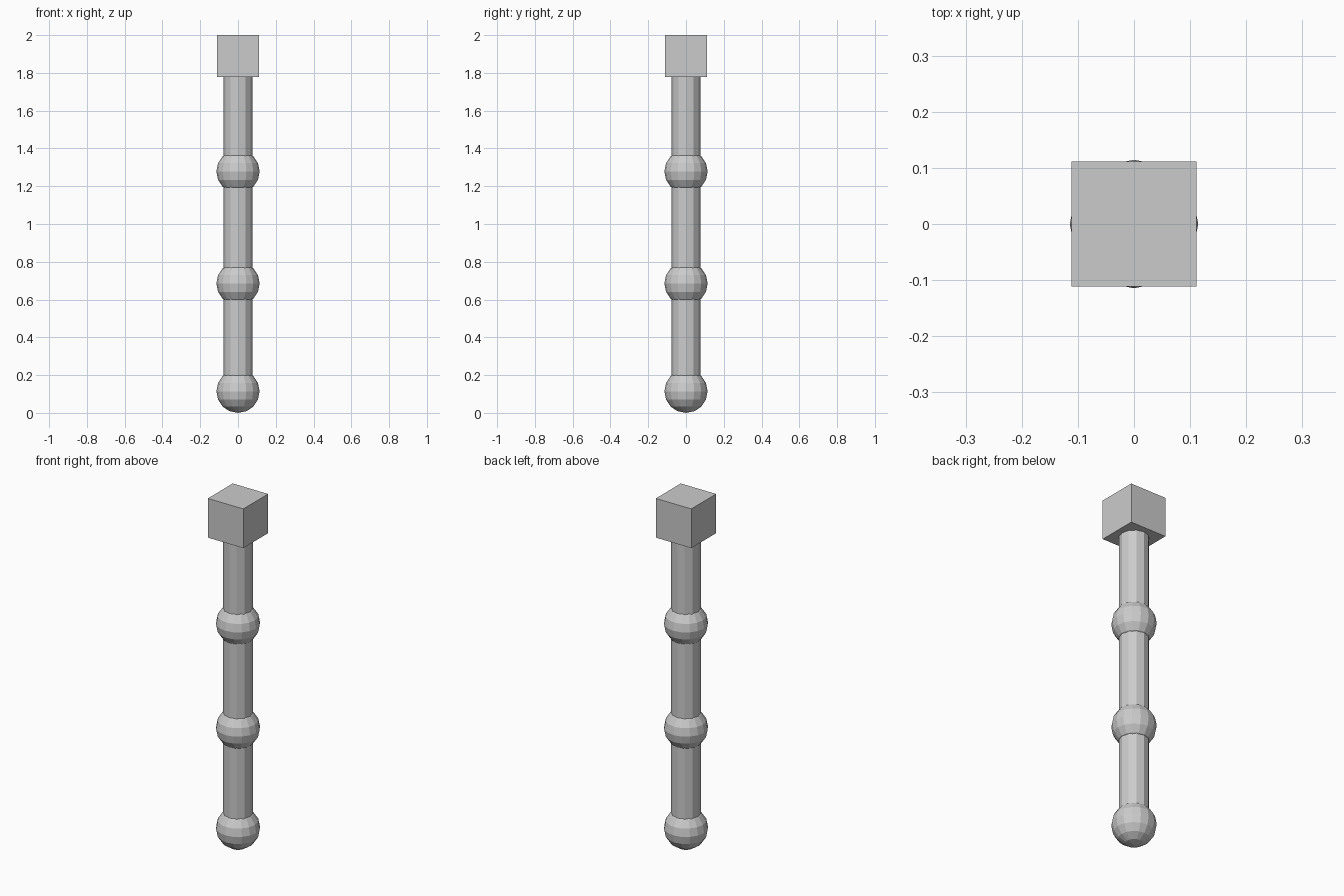
import bpy

if "Cube" in bpy.data.objects:
    bpy.data.objects.remove(bpy.data.objects["Cube"])

BALL_R = 0.1145
ROD_R = 0.077
BALL_Z = [BALL_R, 0.685, 1.278]
BLOCK = 0.223


def ball(name, z):
    bpy.ops.mesh.primitive_uv_sphere_add(segments=16, ring_count=8,
                                         radius=BALL_R, location=(0, 0, z))
    bpy.context.object.name = name


def rod(name, z0, z1):
    bpy.ops.mesh.primitive_cylinder_add(vertices=12, radius=ROD_R, depth=z1 - z0,
                                        location=(0, 0, (z0 + z1) / 2))
    bpy.context.object.name = name


# Joint balls
for i, z in enumerate(BALL_Z):
    ball(f"joint_ball_{i + 1}", z)

# Rod segments between the joints and up to the block
ends = BALL_Z + [2 - BLOCK]
for i in range(3):
    rod(f"rod_segment_{i + 1}", ends[i], ends[i + 1])

# Top block
bpy.ops.mesh.primitive_cube_add(size=BLOCK, location=(0, 0, 2 - BLOCK / 2))
bpy.context.object.name = "top_block"
